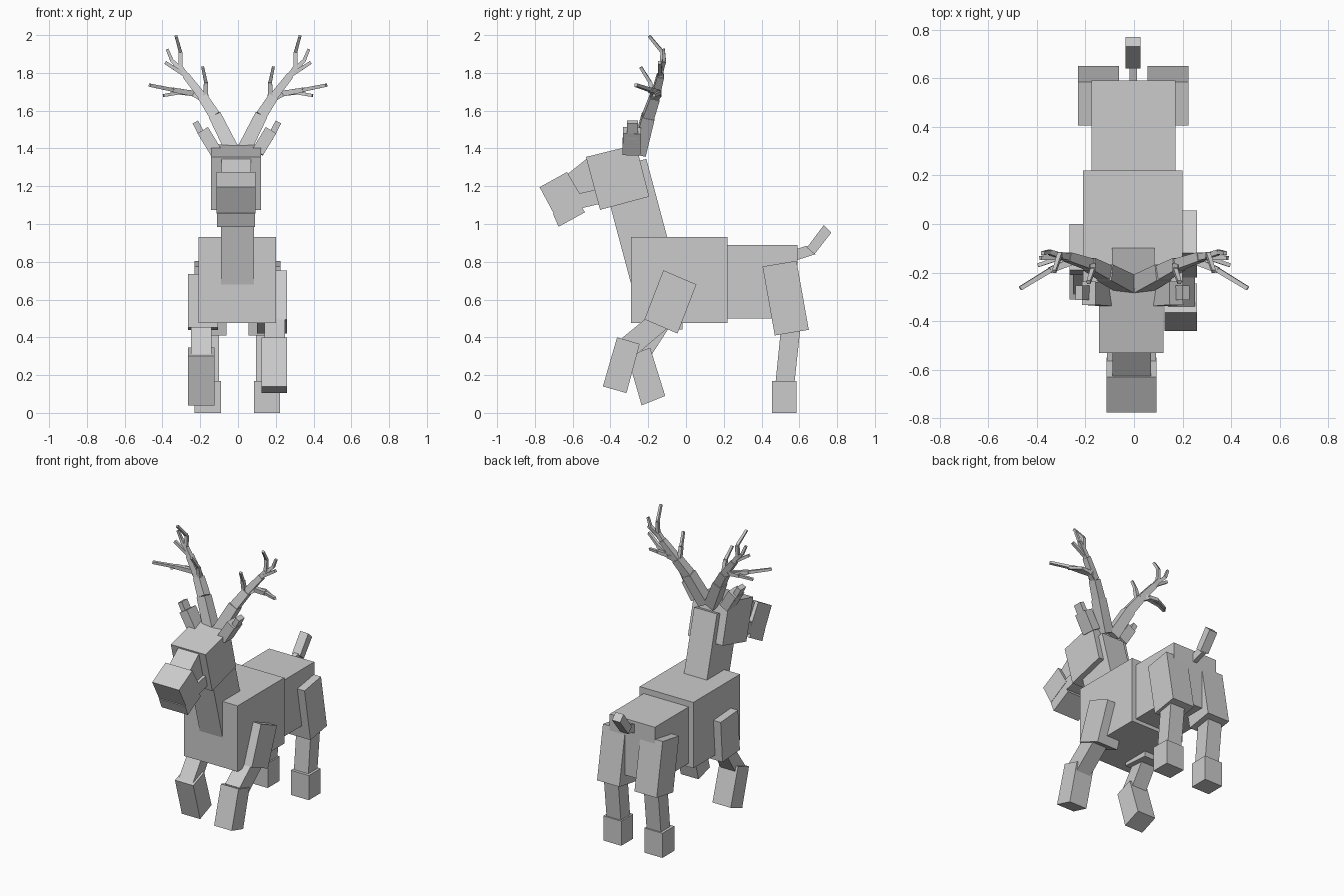
import bpy, bmesh
from mathutils import Vector


def finish(name, bm):
    bmesh.ops.recalc_face_normals(bm, faces=bm.faces)
    me = bpy.data.meshes.new(name)
    bm.to_mesh(me)
    bm.free()
    ob = bpy.data.objects.new(name, me)
    bpy.context.collection.objects.link(ob)
    return ob


def slab(name, profile, x0, x1):
    """Side profile of (y, z) points extruded from x0 to x1."""
    bm = bmesh.new()
    face = bm.faces.new([bm.verts.new((x0, y, z)) for y, z in profile])
    ext = bmesh.ops.extrude_face_region(bm, geom=[face])
    moved = [v for v in ext["geom"] if isinstance(v, bmesh.types.BMVert)]
    bmesh.ops.translate(bm, verts=moved, vec=(x1 - x0, 0, 0))
    return finish(name, bm)


def rect(y0, y1, z0, z1):
    return [(y0, z0), (y1, z0), (y1, z1), (y0, z1)]


def bar(bm, a, b, wa, wb, depth=None):
    """Square bar from a to b, widths wa to wb; depth fixes its y size."""
    a, b = Vector(a), Vector(b)
    d = (b - a).normalized()
    ref = Vector((0, 1, 0))
    v = (ref - d * ref.dot(d)).normalized()
    u = d.cross(v)
    rings = []
    for p, w in ((a, wa), (b, wb)):
        h = (depth or w) / 2
        rings.append([bm.verts.new(p + u * s * w / 2 + v * t * h)
                      for s, t in ((-1, -1), (1, -1), (1, 1), (-1, 1))])
    r0, r1 = rings
    bm.faces.new(r0)
    bm.faces.new(r1[::-1])
    for i in range(4):
        j = (i + 1) % 4
        bm.faces.new((r0[i], r0[j], r1[j], r1[i]))


# Body
slab("chest", rect(-0.29, 0.22, 0.475, 0.93), -0.21, 0.20)
slab("rump", rect(0.20, 0.59, 0.50, 0.89), -0.175, 0.17)
slab("neck", [(-0.45, 1.28), (-0.21, 1.345), (-0.03, 0.67), (-0.27, 0.605)], -0.09, 0.085)

# Head
slab("head", [(-0.53, 1.355), (-0.265, 1.42), (-0.195, 1.145), (-0.455, 1.075)], -0.143, 0.122)
slab("nose_bridge", [(-0.645, 1.25), (-0.52, 1.35), (-0.44, 1.19), (-0.575, 1.16)], -0.088, 0.07)
slab("cheek", [(-0.575, 1.16), (-0.44, 1.19), (-0.42, 1.115), (-0.59, 1.075)], -0.112, 0.09)
slab("snout", [(-0.775, 1.195), (-0.63, 1.275), (-0.55, 1.14), (-0.70, 1.055)], -0.113, 0.092)
slab("jaw", [(-0.705, 1.055), (-0.675, 0.985), (-0.535, 1.062), (-0.575, 1.13)], -0.111, 0.09)

# Tail
slab("tail_root", [(0.56, 0.80), (0.56, 0.86), (0.64, 0.885), (0.685, 0.84)], -0.018, 0.013)
slab("tail", [(0.64, 0.875), (0.73, 0.995), (0.77, 0.955), (0.68, 0.84)], -0.035, 0.027)

# Hind legs, mirrored about the body centre
for side, s in (("left", -1), ("right", 1)):
    def hind(part, profile, a, b):
        slab(f"hind_{part}_{side}", profile, -0.003 + s * a, -0.003 + s * b)
    hind("thigh", [(0.405, 0.775), (0.585, 0.805), (0.65, 0.44), (0.47, 0.41)], 0.058, 0.228)
    hind("shank", [(0.505, 0.47), (0.61, 0.49), (0.57, 0.12), (0.47, 0.12)], 0.098, 0.208)
    hind("hoof", rect(0.455, 0.585, 0, 0.17), 0.088, 0.226)

# Front legs in a walking pose
slab("front_thigh_right", [(-0.12, 0.755), (0.055, 0.68), (-0.045, 0.42), (-0.22, 0.495)], 0.10, 0.26)
slab("front_shank_right", [(-0.20, 0.51), (-0.09, 0.455), (-0.26, 0.31), (-0.34, 0.395)], 0.14, 0.25)
slab("front_hoof_right", [(-0.365, 0.40), (-0.245, 0.365), (-0.315, 0.105), (-0.44, 0.14)], 0.125, 0.26)
slab("front_thigh_left", [(-0.19, 0.735), (0.0, 0.722), (-0.02, 0.44), (-0.21, 0.453)], -0.265, -0.105)
slab("front_shank_left", [(-0.17, 0.48), (-0.09, 0.45), (-0.20, 0.28), (-0.29, 0.31)], -0.25, -0.14)
slab("front_hoof_left", [(-0.31, 0.30), (-0.19, 0.345), (-0.11, 0.09), (-0.235, 0.04)], -0.265, -0.125)

# Antler branches: points with widths, given for the right side
branches = [
    [(0.025, -0.25, 1.38, .075), (0.12, -0.20, 1.57, .06), (0.185, -0.165, 1.67, .045),
     (0.275, -0.135, 1.785, .03), (0.305, -0.13, 1.83, .022),
     (0.305, -0.125, 1.91, .018), (0.328, -0.195, 1.995, .012)],
    [(0.18, -0.17, 1.66, .032), (0.235, -0.145, 1.69, .03), (0.345, -0.19, 1.71, .02), (0.468, -0.265, 1.735, .014)],
    [(0.235, -0.145, 1.69, .025), (0.31, -0.14, 1.695, .018), (0.395, -0.17, 1.68, .013)],
    [(0.275, -0.135, 1.785, .022), (0.385, -0.14, 1.855, .013)],
    [(0.305, -0.13, 1.82, .022), (0.35, -0.115, 1.865, .018), (0.375, -0.12, 1.925, .012)],
    [(0.17, -0.17, 1.66, .026), (0.17, -0.19, 1.75, .018), (0.187, -0.24, 1.83, .013)],
]
for side, s in (("left", -1), ("right", 1)):
    bm = bmesh.new()
    for path in branches:
        for p, q in zip(path, path[1:]):
            bar(bm, (s * p[0], p[1], p[2]), (s * q[0], q[1], q[2]), p[3], (p[3] + q[3]) / 2)
    finish(f"antler_{side}", bm)
    # Ear: broad base with a narrower tip
    bm = bmesh.new()
    cx = -0.006
    bar(bm, (cx + s * 0.11, -0.29, 1.38), (cx + s * 0.18, -0.285, 1.495), 0.065, 0.065, 0.095)
    bar(bm, (cx + s * 0.175, -0.283, 1.455), (cx + s * 0.22, -0.283, 1.54), 0.033, 0.033, 0.06)
    finish(f"ear_{side}", bm)
